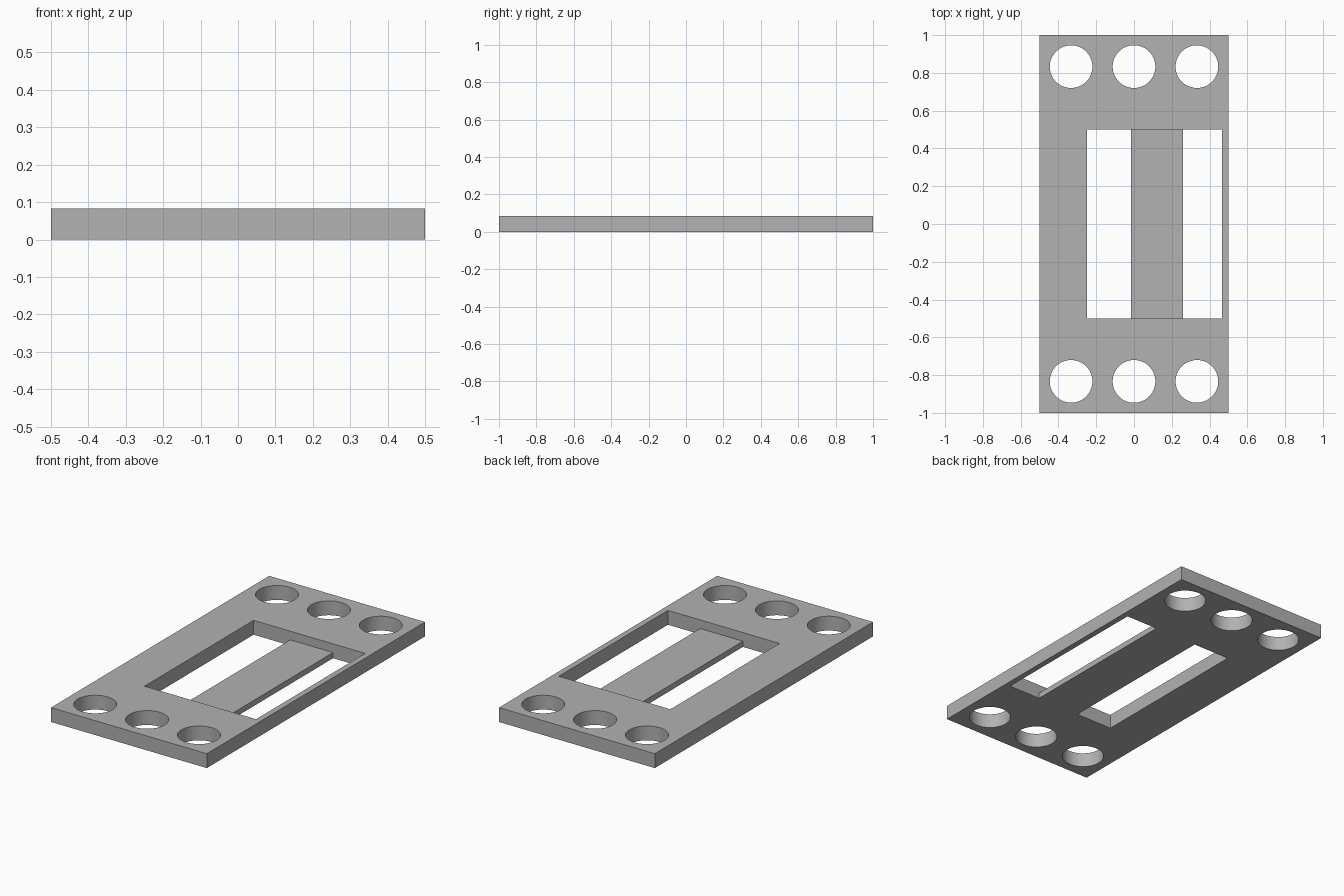
import bpy

if "Cube" in bpy.data.objects:
    bpy.data.objects.remove(bpy.data.objects["Cube"])

H = 1 / 12          # plate thickness
BAR_TOP = 0.033     # height of the recessed bar

grey = bpy.data.materials.new("grey")
grey.diffuse_color = (0.445, 0.445, 0.445, 1)
grey.use_nodes = True
grey.node_tree.nodes["Principled BSDF"].inputs["Base Color"].default_value = grey.diffuse_color


def box(name, x0, x1, y0, y1, z0, z1):
    bpy.ops.mesh.primitive_cube_add(size=1, location=((x0 + x1) / 2, (y0 + y1) / 2, (z0 + z1) / 2))
    ob = bpy.context.object
    ob.name = name
    ob.scale = (x1 - x0, y1 - y0, z1 - z0)
    bpy.ops.object.transform_apply(location=True, rotation=False, scale=True)
    return ob


def cut(target, cutter):
    mod = target.modifiers.new(cutter.name, 'BOOLEAN')
    mod.operation = 'DIFFERENCE'
    mod.solver = 'EXACT'
    mod.object = cutter
    bpy.context.view_layer.objects.active = target
    bpy.ops.object.modifier_apply(modifier=mod.name)
    bpy.data.objects.remove(cutter)


# Flat rectangular plate
plate = box("plate", -0.5, 0.5, -1, 1, 0, H)
plate.data.materials.append(grey)

# Two through slots, with a shallower recess leaving a thin bar between them
cut(plate, box("left_slot", -0.25, -0.015, -0.5, 0.5, -0.1, 0.2))
cut(plate, box("right_slot", 0.26, 0.466, -0.5, 0.5, -0.1, 0.2))
cut(plate, box("bar_recess", -0.1, 0.35, -0.5, 0.5, BAR_TOP, 0.2))

# Three round holes at each end
for y in (-0.833, 0.833):
    for x in (-0.333, 0, 0.333):
        bpy.ops.mesh.primitive_cylinder_add(vertices=64, radius=0.113, depth=0.4, location=(x, y, 0))
        bpy.context.object.name = "round_hole"
        cut(plate, bpy.context.object)

# Smooth hole walls, sharp edges elsewhere
bpy.ops.object.select_all(action='DESELECT')
plate.select_set(True)
bpy.context.view_layer.objects.active = plate
bpy.ops.object.shade_smooth_by_angle(angle=0.5)
